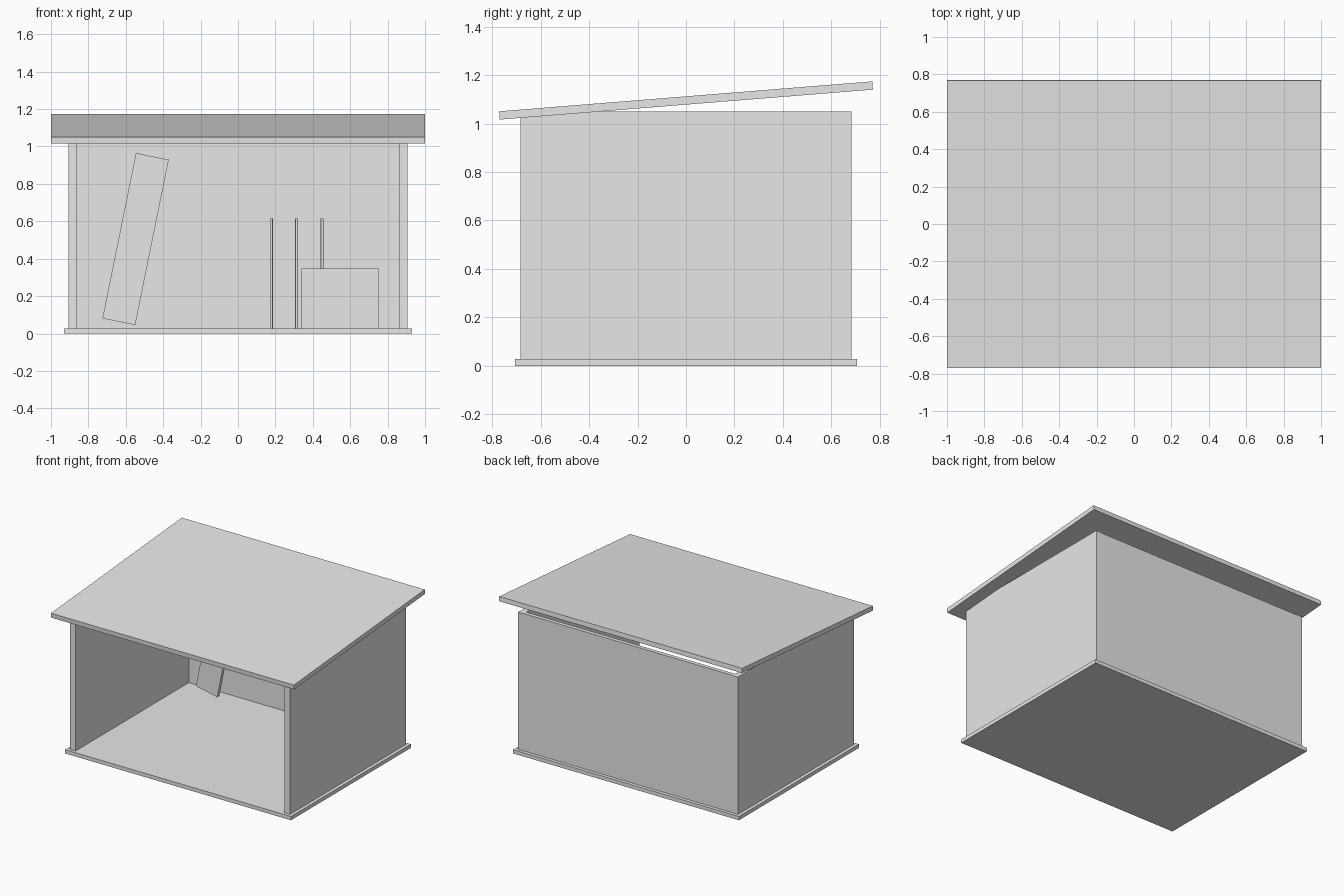
import bpy
import math

if "Cube" in bpy.data.objects:
    bpy.data.objects.remove(bpy.data.objects["Cube"])

grey = bpy.data.materials.new("plain_grey")
grey.diffuse_color = (0.8, 0.8, 0.8, 1.0)
grey.use_nodes = True
grey.node_tree.nodes["Principled BSDF"].inputs["Base Color"].default_value = grey.diffuse_color


def finish(name):
    ob = bpy.context.object
    ob.name = name
    ob.data.materials.append(grey)
    return ob


def box(name, x, y, z, rot=(0, 0, 0)):
    """Box from (min, max) ranges, rotated about its centre."""
    rs = (x, y, z)
    bpy.ops.mesh.primitive_cube_add(size=1, location=[(a + b) / 2 for a, b in rs])
    ob = finish(name)
    for v in ob.data.vertices:
        for i, (a, b) in enumerate(rs):
            v.co[i] *= b - a
    ob.rotation_euler = rot
    return ob


FLOOR, TOP = 0.028, 1.05

# Shell: floor slab, side walls, back wall
box("floor", (-0.93, 0.93), (-0.705, 0.705), (0, FLOOR))
for side, s in (("left", -1), ("right", 1)):
    box(side + "_wall", sorted((s * 0.86, s * 0.905)), (-0.683, 0.683), (FLOOR, TOP))
box("back_wall", (-0.86, 0.86), (0.65, 0.68), (FLOOR, TOP))

# Sloping roof, higher at the back
box("roof", (-1, 1), (-0.772, 0.772), (1.078, 1.112), (0.08, 0, 0))

# Contents: leaning board, storage box, three upright poles
box("leaning_board", (-0.637, -0.458), (0.54, 0.565), (0.054, 0.956), (0, 0.2, 0))
box("storage_box", (0.34, 0.75), (0.24, 0.56), (FLOOR, 0.347))
for i, x in enumerate((0.178, 0.314, 0.45)):
    bpy.ops.mesh.primitive_cylinder_add(
        vertices=12, radius=0.008, depth=0.615 - FLOOR,
        location=(x, 0.6, (0.615 + FLOOR) / 2))
    finish("tool_pole_%d" % (i + 1))
    bpy.ops.object.shade_smooth_by_angle(angle=math.radians(40))
